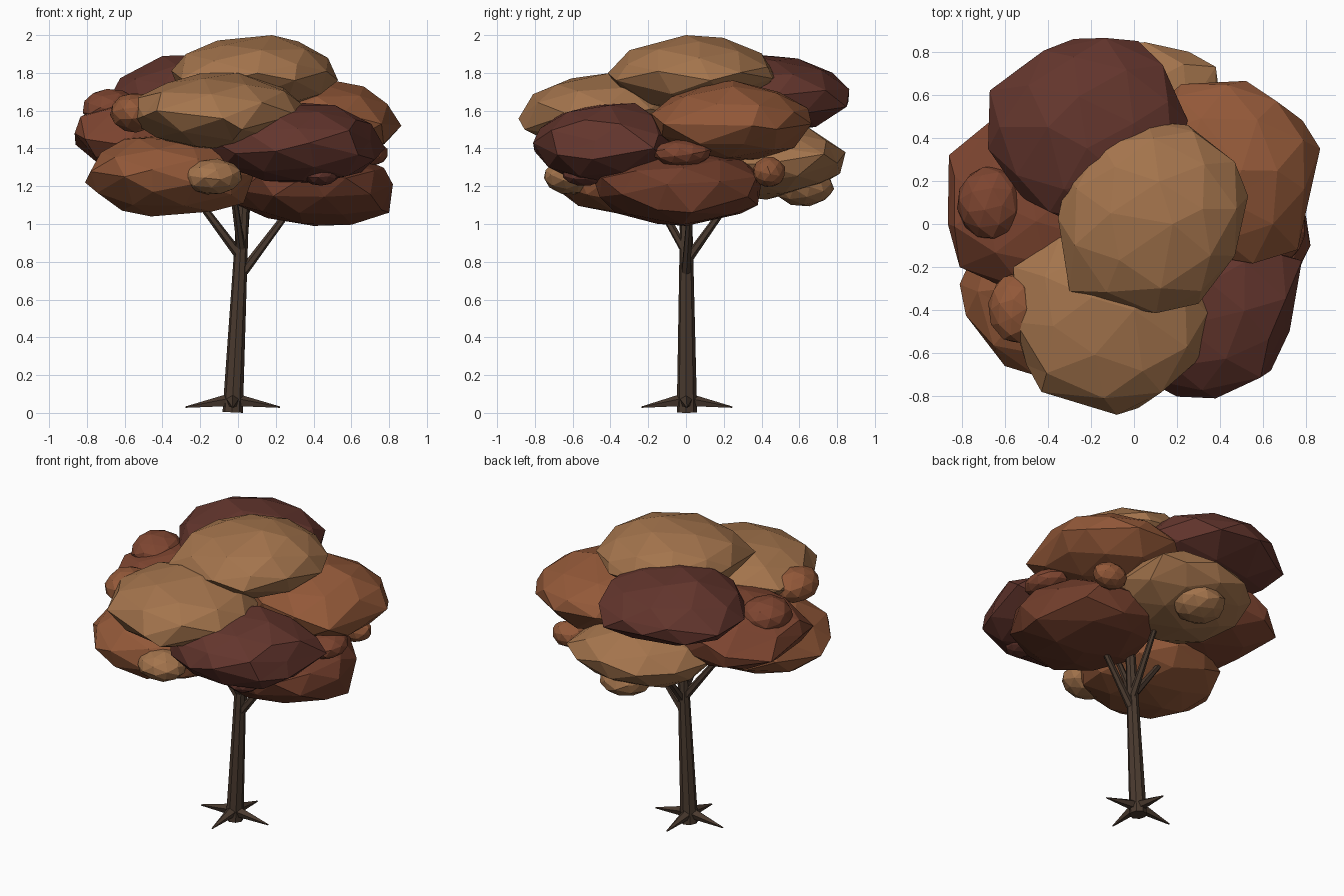
import bpy, bmesh, random
from math import exp
from mathutils import Vector, Matrix, Euler

random.seed(7)


def material(name, rgb):
    m = bpy.data.materials.new(name)
    m.diffuse_color = (*rgb, 1)
    return m


BARK = material("bark", (0.068, 0.042, 0.028))
TAN = material("tan_leaf", (0.37, 0.175, 0.073))
ORANGE = material("orange_leaf", (0.29, 0.098, 0.040))
RUST = material("rust_leaf", (0.21, 0.060, 0.030))
RED = material("red_leaf", (0.125, 0.036, 0.026))
BROWN = material("brown_leaf", (0.165, 0.047, 0.024))


def make_object(name, bm, mat):
    me = bpy.data.meshes.new(name)
    bm.to_mesh(me)
    bm.free()
    ob = bpy.data.objects.new(name, me)
    me.materials.append(mat)
    bpy.context.collection.objects.link(ob)


def clump(name, lo, hi, mat, corners=()):
    """Jittered low-poly ellipsoid filling a box, pulled towards a few corner points."""
    lo, hi = Vector(lo), Vector(hi)
    mid, r = (lo + hi) / 2, (hi - lo) / 2
    unit = [Vector([(p[i] - mid[i]) / r[i] for i in range(3)]) for p in corners]
    bm = bmesh.new()
    bmesh.ops.create_icosphere(bm, subdivisions=2, radius=1)
    rot = Euler([random.uniform(0, 6.28) for _ in range(3)]).to_matrix()
    bm.transform(rot.to_4x4())
    free = list(bm.verts)
    snapped = {}
    for u in unit:
        v = max(free, key=lambda w: w.co.dot(u))
        free.remove(v)
        snapped[v] = u
    for v in bm.verts:
        if v in snapped:
            v.co = snapped[v]
            continue
        total = push = 0.0
        for u in unit:
            w = exp(-(v.co.angle(u) / 0.5) ** 2)
            total += w
            push += w * (u.length - 0.97)
        v.co *= (0.97 + push / max(1, total)) * random.uniform(0.97, 1.03)
    for v in bm.verts:
        v.co = [mid[i] + v.co[i] * r[i] for i in range(3)]
    make_object(name, bm, mat)


def limb(name, p, q, r1, r2, sides, mat=BARK):
    """Tapered limb from p to q."""
    p, q = Vector(p), Vector(q)
    bm = bmesh.new()
    d = q - p
    bmesh.ops.create_cone(bm, cap_ends=True, segments=sides, radius1=r1, radius2=r2, depth=d.length)
    turn = d.to_track_quat('Z', 'Y').to_matrix().to_4x4()
    bm.transform(Matrix.Translation((p + q) / 2) @ turn)
    make_object(name, bm, mat)


# Trunk
limb("trunk", (-0.028, 0.005, 0.003), (0.035, 0, 1.25), 0.054, 0.028, 8)

# Roots spreading along both ground axes
for i, (x, y) in enumerate([(1, 0), (0, 1), (-1, 0), (0, -1)]):
    limb(f"root_{i}", (-0.028 + 0.02 * x, 0.02 * y, 0.065),
         (-0.028 + 0.25 * x, 0.005 + 0.24 * y, 0.03), 0.036, 0.004, 5)

# Branches reaching into the crown
limb("branch_right", (0.03, 0, 0.75), (0.36, 0.03, 1.19), 0.026, 0.014, 6)
limb("branch_left", (0.01, 0, 0.83), (-0.32, -0.04, 1.27), 0.026, 0.014, 6)
limb("branch_back", (0.02, 0, 0.80), (0.06, 0.30, 1.22), 0.026, 0.014, 6)
limb("branch_front", (0.02, 0, 0.85), (-0.04, -0.24, 1.27), 0.024, 0.014, 6)

# Main leaf clumps, each with the few corners that shape its outline
clump("leaves_top", (-0.37, -0.39, 1.58), (0.53, 0.48, 2.00), TAN,
      [(0.18, 0, 2.0), (0.53, 0.13, 1.76), (0.3, -0.37, 1.76), (-0.3, -0.31, 1.77), (0.25, 0.46, 1.77)])
clump("leaves_front_upper", (-0.56, -0.855, 1.38), (0.36, 0.02, 1.80), TAN,
      [(0.02, -0.855, 1.5), (-0.43, -0.78, 1.6), (-0.56, -0.2, 1.62), (0.36, -0.4, 1.55), (0, -0.4, 1.8)])
clump("leaves_back_upper", (-0.67, -0.02, 1.47), (0.26, 0.86, 1.89), RED,
      [(-0.28, 0.86, 1.65), (0.02, 0.85, 1.62), (0.25, 0.48, 1.68), (-0.67, 0.62, 1.66), (-0.4, 0.45, 1.89)])
clump("leaves_right_upper", (-0.03, -0.18, 1.32), (0.86, 0.67, 1.76), ORANGE,
      [(0.865, 0.35, 1.52), (0.52, 0.665, 1.53), (0.76, -0.12, 1.53), (0.5, 0.25, 1.76), (0.22, 0.65, 1.55)])
clump("leaves_front_right", (-0.15, -0.82, 1.20), (0.79, -0.04, 1.64), RED,
      [(-0.15, -0.45, 1.38), (0.7, -0.48, 1.44), (0.38, -0.81, 1.43), (0.78, -0.17, 1.40), (0.35, -0.27, 1.64)])
clump("leaves_right_lower", (-0.06, -0.50, 0.99), (0.82, 0.44, 1.41), BROWN,
      [(0.82, -0.1, 1.21), (0.8, 0.03, 1.06), (0.4, 0, 0.99), (0.38, -0.5, 1.27), (0.4, 0.38, 1.1)])
clump("leaves_front_left", (-0.81, -0.72, 1.04), (0.10, 0.14, 1.48), ORANGE,
      [(-0.81, -0.28, 1.22), (-0.6, -0.66, 1.25), (-0.46, -0.28, 1.04), (0.03, -0.28, 1.11), (-0.6, -0.3, 1.45)])
clump("leaves_left", (-0.87, -0.32, 1.25), (0.02, 0.52, 1.69), RUST,
      [(-0.86, 0.32, 1.42), (-0.865, 0, 1.48), (-0.64, 0.5, 1.46), (-0.74, 0.1, 1.32), (-0.81, -0.2, 1.45)])
clump("leaves_back_lower", (-0.46, 0.0, 1.12), (0.44, 0.85, 1.54), TAN,
      [(0.05, 0.845, 1.38), (0.38, 0.73, 1.37), (0, 0.7, 1.2), (0, 0.62, 1.53)])

# Small leaf tufts
clump("tuft_front", (-0.30, -0.76, 1.15), (0.03, -0.46, 1.35), TAN)
clump("tuft_front_left", (-0.68, -0.56, 1.48), (-0.42, -0.22, 1.70), ORANGE)
clump("tuft_left", (-0.83, -0.08, 1.50), (-0.51, 0.28, 1.72), RUST)
clump("tuft_front_right", (0.33, -0.66, 1.20), (0.54, -0.42, 1.33), RED)
clump("tuft_right", (0.56, -0.18, 1.30), (0.80, 0.14, 1.45), RUST)
clump("tuft_back_right", (0.44, 0.35, 1.19), (0.68, 0.53, 1.36), ORANGE)
clump("tuft_back", (-0.16, 0.46, 1.09), (0.18, 0.79, 1.31), TAN)
